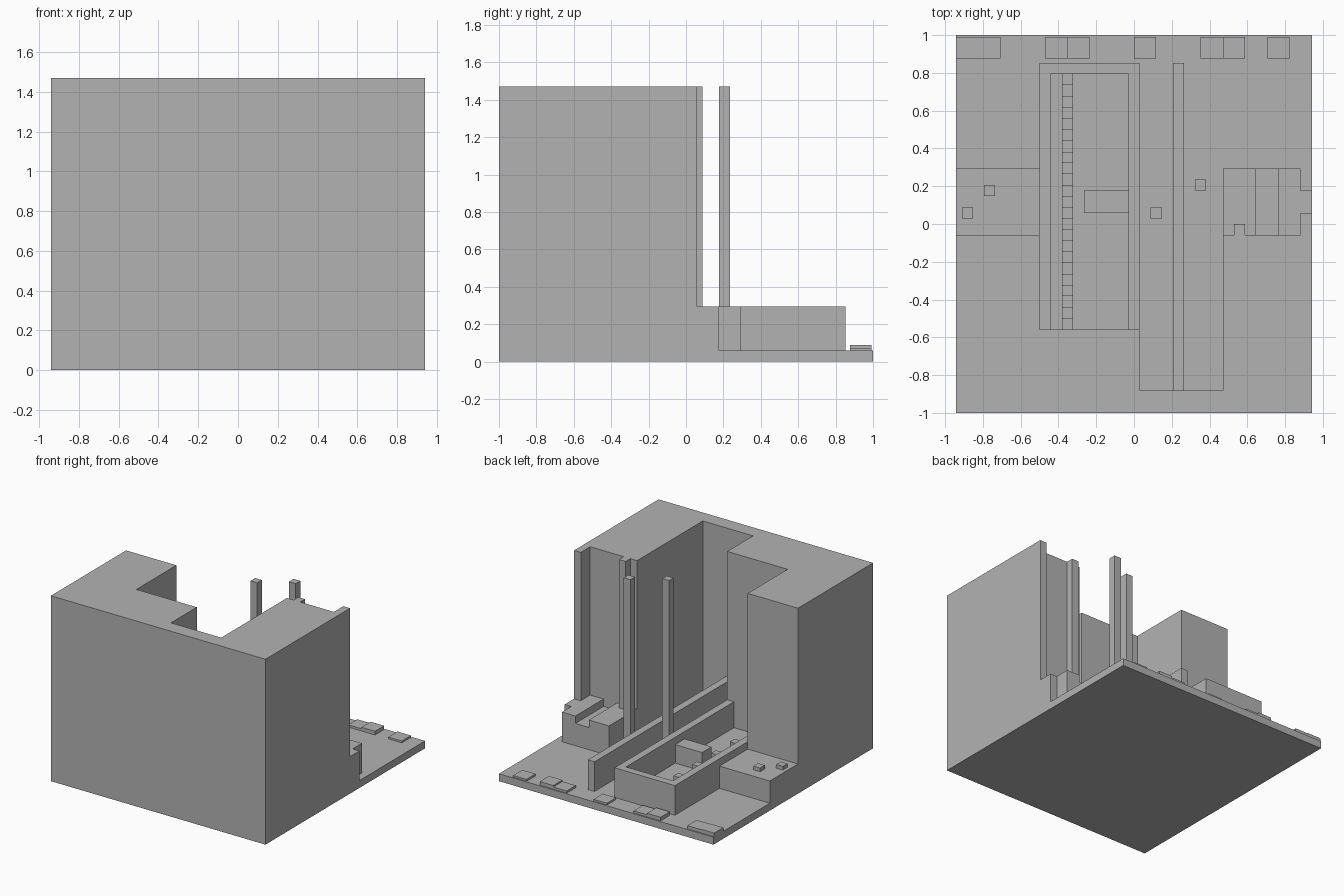
import bpy
import bmesh

U = 1 / 17  # grid cell; plan is 32 x 34 cells, 25 high

cube = bpy.data.objects.get("Cube")
if cube:
    bpy.data.objects.remove(cube, do_unlink=True)

grey = bpy.data.materials.new("plain grey")
grey.use_nodes = True
grey.diffuse_color = (0.45, 0.45, 0.45, 1)
grey.node_tree.nodes["Principled BSDF"].inputs["Base Color"].default_value = grey.diffuse_color


def prism(name, outline, offset):
    """Extrude a closed outline, given in cells, by an offset vector."""
    bm = bmesh.new()
    place = lambda p: ((p[0] - 16) * U, (p[1] - 17) * U, p[2] * U)
    face = bm.faces.new([bm.verts.new(place(p)) for p in outline])
    moved = bmesh.ops.extrude_face_region(bm, geom=[face])["geom"]
    verts = [v for v in moved if isinstance(v, bmesh.types.BMVert)]
    bmesh.ops.translate(bm, verts=verts, vec=[c * U for c in offset])
    bmesh.ops.recalc_face_normals(bm, faces=bm.faces)
    mesh = bpy.data.meshes.new(name)
    bm.to_mesh(mesh)
    bm.free()
    mesh.materials.append(grey)
    obj = bpy.data.objects.new(name, mesh)
    bpy.context.collection.objects.link(obj)
    return obj


def plan(name, points, z0, z1):
    """Prism standing on a plan outline."""
    return prism(name, [(x, y, z0) for x, y in points], (0, 0, z1 - z0))


def box(name, x0, x1, y0, y1, z0, z1):
    return plan(name, [(x0, y0), (x1, y0), (x1, y1), (x0, y1)], z0, z1)


# Ground slab
box("ground_slab", 0, 32, 0, 34, 0, 1)

# Tall building shell with stepped recess, pilaster and corner pillar
plan("tower_shell", [
    (0, 0), (32, 0), (32, 18), (31, 18), (31, 16), (26, 16), (26, 17),
    (25, 17), (25, 16), (24, 16), (24, 2), (16.5, 2), (16.5, 7.5),
    (7.5, 7.5), (7.5, 16), (0, 16)], 1, 25)

# Low terrace with two small caps
box("terrace", 0, 7.5, 16, 22, 1, 4)
for i, (x, y) in enumerate([(0.5, 17.5), (2.5, 19.5)]):
    box(f"terrace_cap_{i + 1}", x, x + 1, y, y + 1, 4, 4.5)

# Basin: open-ended rim, floor, inner block
plan("basin_rim", [
    (7.5, 7.5), (8.5, 7.5), (8.5, 30.5), (15.5, 30.5), (15.5, 7.5),
    (16.5, 7.5), (16.5, 31.5), (7.5, 31.5)], 1, 5)
box("basin_floor", 8.5, 15.5, 7.5, 30.5, 1, 1.5)
box("basin_block", 11.5, 15.5, 18, 20, 1.5, 4)

# Row of stepped blocks rising and falling along the basin
steps = [(9.5, 7.5 + k) for k in range(23)]
heights = [3, 2, 3, 4]
profile = [(9.5, 30.5, 1.5)]
for k in range(23):
    h = heights[k % 4]
    profile += [(9.5, 30.5 - k, h), (9.5, 29.5 - k, h)]
profile.append((9.5, 7.5, 1.5))
prism("basin_steps", profile, (1, 0, 0))

# Long dividing wall
box("dividing_wall", 19.5, 20.5, 2, 31.5, 1, 5)

# Two free-standing posts
for i, (x, y) in enumerate([(17.5, 17.5), (21.5, 20)]):
    box(f"post_{i + 1}", x, x + 1, y, y + 1, 1, 25)

# Low annex with a trough along its top, and its side step
prism("annex", [(x, 16, z) for x, z in [
    (24, 1), (31, 1), (31, 5), (29, 5), (29, 4), (27, 4), (27, 5), (24, 5)]],
    (0, 6, 0))
box("annex_side", 31, 32, 18, 20, 1, 5)

# Paving tiles along the back edge
tiles = [(0, 1.5), (2, 1.45), (8, 1.5), (10, 1.3), (16, 1.25),
         (22, 1.3), (24, 1.5), (28, 1.25)]
for i, (x, top) in enumerate(tiles):
    box(f"paving_tile_{i + 1}", x, x + 2, 31.9, 33.85, 1, top)
